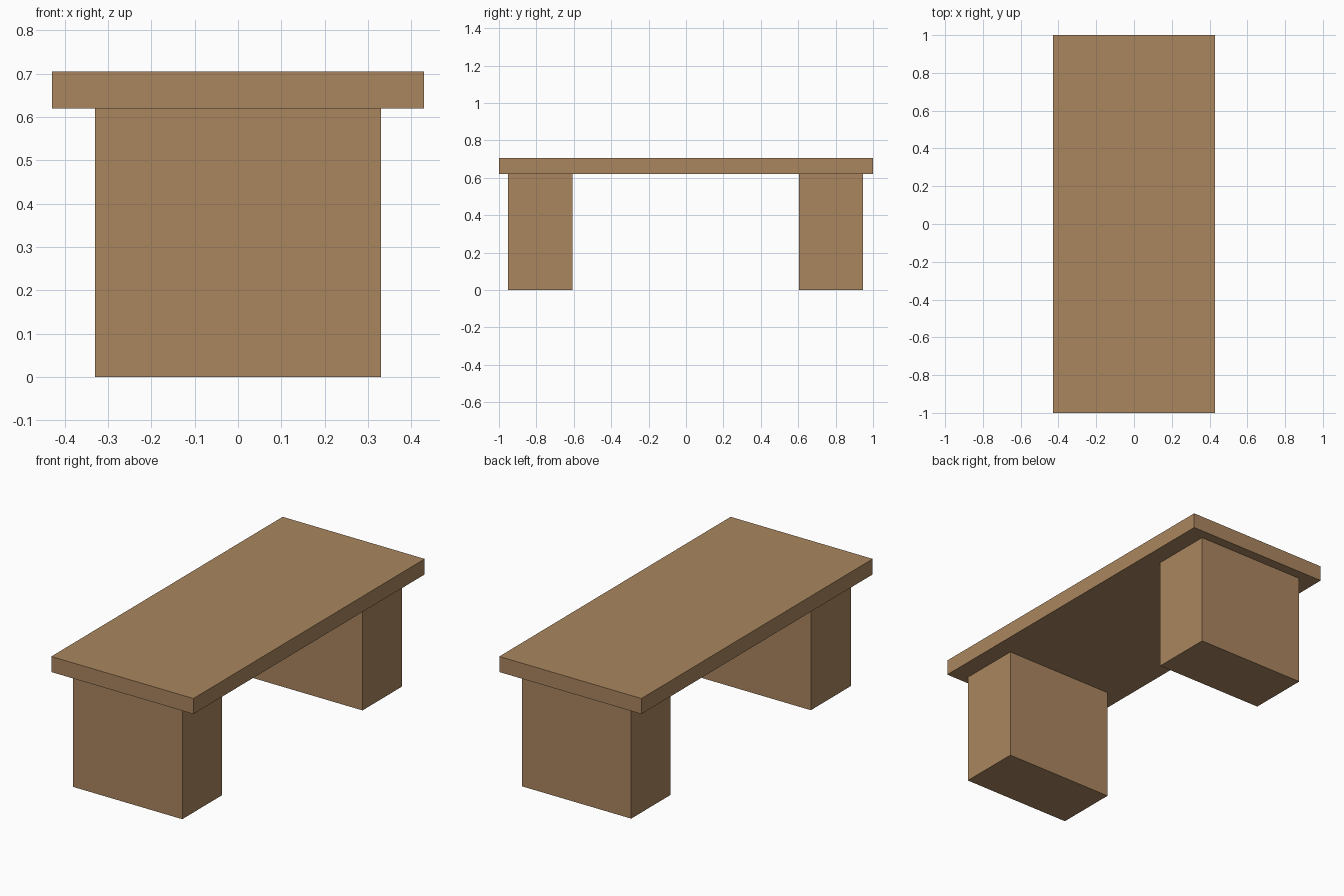
import bpy

if "Cube" in bpy.data.objects:
    bpy.data.objects.remove(bpy.data.objects["Cube"])

wood = bpy.data.materials.new("light_brown_wood")
wood.diffuse_color = (0.402, 0.238, 0.114, 1.0)
wood.use_nodes = True
wood.node_tree.nodes["Principled BSDF"].inputs["Base Color"].default_value = wood.diffuse_color


def box(name, x, y, z):
    """Box from (min, max) ranges along each axis."""
    bpy.ops.mesh.primitive_cube_add(size=1)
    obj = bpy.context.object
    obj.name = name
    ranges = (x, y, z)
    obj.location = [(a + b) / 2 for a, b in ranges]
    obj.scale = [b - a for a, b in ranges]
    bpy.ops.object.transform_apply(location=False, rotation=False, scale=True)
    obj.data.materials.append(wood)
    return obj


# Flat slab top
box("table_top", (-0.43, 0.43), (-1.0, 1.0), (0.62, 0.705))

# Two block legs, set in from the ends
for name, y in (("front_leg", (-0.953, -0.608)), ("back_leg", (0.605, 0.945))):
    box(name, (-0.33, 0.33), y, (0.0, 0.62))
